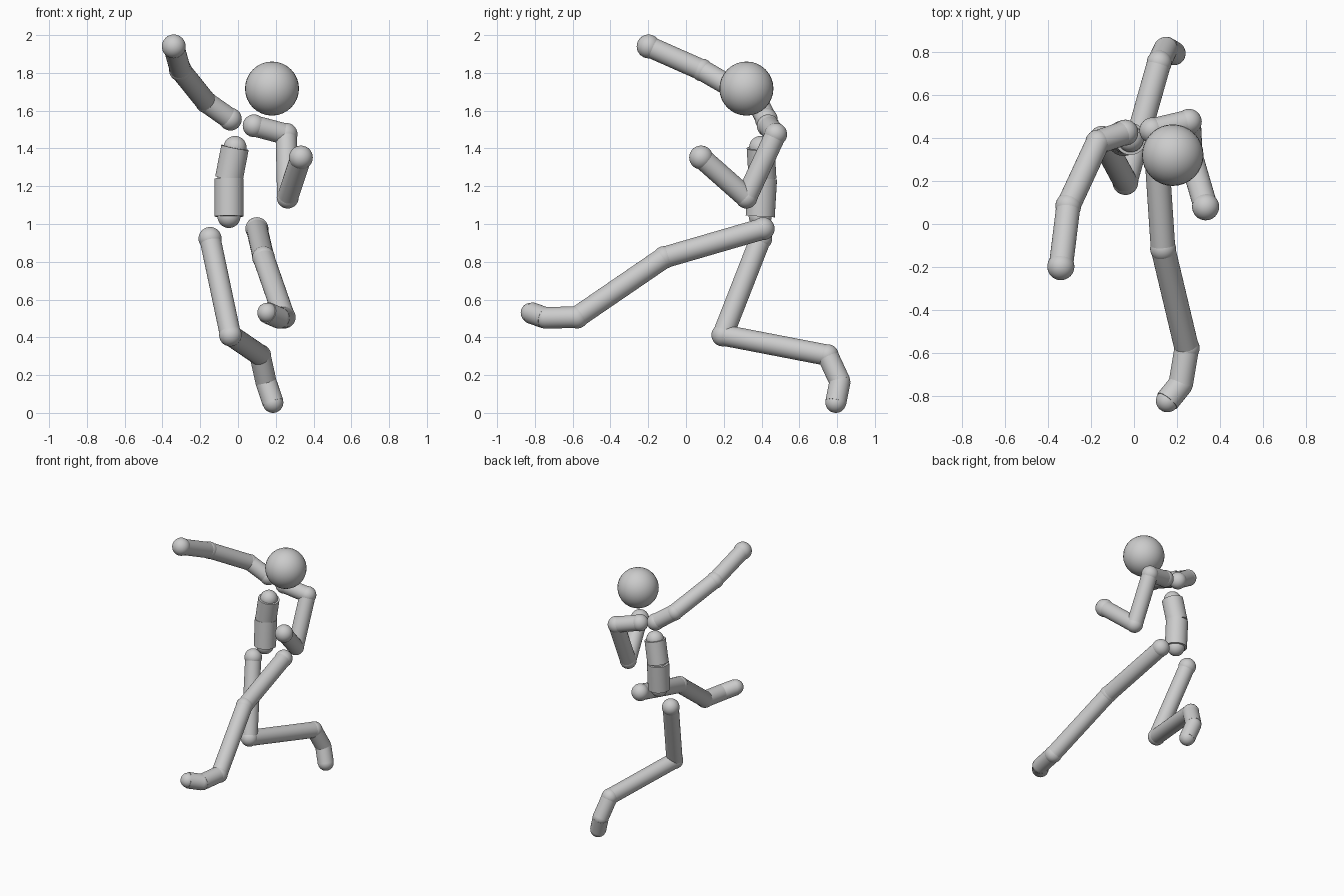
import bpy
import math
from mathutils import Vector

cube = bpy.data.objects.get("Cube")
if cube:
    bpy.data.objects.remove(cube, do_unlink=True)

# One plain grey for the whole figure
grey = bpy.data.materials.new("plain grey")
grey.use_nodes = True
colour = (0.6, 0.6, 0.6, 1)
grey.diffuse_color = colour
grey.node_tree.nodes["Principled BSDF"].inputs["Base Color"].default_value = colour


def finish(name):
    ob = bpy.context.object
    ob.name = name
    ob.data.materials.append(grey)
    bpy.ops.object.shade_smooth_by_angle(angle=math.radians(40))


def ball(name, centre, radius):
    bpy.ops.mesh.primitive_uv_sphere_add(segments=32, ring_count=16, radius=radius, location=centre)
    finish(name)


def tube(name, start, end, radius):
    a, b = Vector(start), Vector(end)
    axis = b - a
    bpy.ops.mesh.primitive_cylinder_add(vertices=32, radius=radius, depth=axis.length, location=(a + b) / 2,
                                        rotation=axis.to_track_quat("Z", "Y").to_euler())
    finish(name)


def limb(side, joints, bones, radius):
    """Chain of balls (name, centre, radius) linked by named tubes."""
    for name, centre, size in joints:
        ball(f"{side}_{name}", centre, size)
    for bone, first, second in zip(bones, joints, joints[1:]):
        tube(f"{side}_{bone}", first[1], second[1], radius)


# Head
ball("head", (0.18, 0.32, 1.717), 0.143)

# Torso: two stout sections with rounded joints
neck_base, waist, pelvis = (-0.016, 0.395, 1.405), (-0.048, 0.405, 1.24), (-0.048, 0.393, 1.04)
tube("chest", neck_base, waist, 0.074)
tube("abdomen", waist, pelvis, 0.077)
for name, centre in (("neck_base", neck_base), ("waist", waist), ("pelvis", pelvis)):
    ball(name, centre, 0.061)

# Arms
arm_bones = ("clavicle", "upper_arm", "forearm")
limb("right", [("collar", (-0.04, 0.425, 1.555), 0.06),
               ("shoulder", (-0.168, 0.38, 1.645), 0.058),
               ("elbow", (-0.305, 0.085, 1.815), 0.06),
               ("hand", (-0.34, -0.198, 1.94), 0.063)], arm_bones, 0.056)
limb("left", [("collar", (0.085, 0.435, 1.52), 0.06),
              ("shoulder", (0.255, 0.475, 1.475), 0.06),
              ("elbow", (0.263, 0.32, 1.14), 0.058),
              ("hand", (0.333, 0.08, 1.352), 0.063)], arm_bones, 0.056)

# Legs
leg_bones = ("thigh", "shin", "foot", "toes")
limb("right", [("hip", (-0.148, 0.395, 0.923), 0.061),
               ("knee", (-0.04, 0.195, 0.412), 0.06),
               ("ankle", (0.117, 0.75, 0.305), 0.058),
               ("ball_of_foot", (0.148, 0.815, 0.165), 0.055),
               ("toe_tip", (0.185, 0.793, 0.055), 0.055)], leg_bones, 0.056)
limb("left", [("hip", (0.1, 0.408, 0.975), 0.061),
              ("knee", (0.135, -0.115, 0.823), 0.06),
              ("ankle", (0.245, -0.577, 0.507), 0.06),
              ("ball_of_foot", (0.217, -0.745, 0.503), 0.056),
              ("toe_tip", (0.155, -0.822, 0.53), 0.053)], leg_bones, 0.057)
